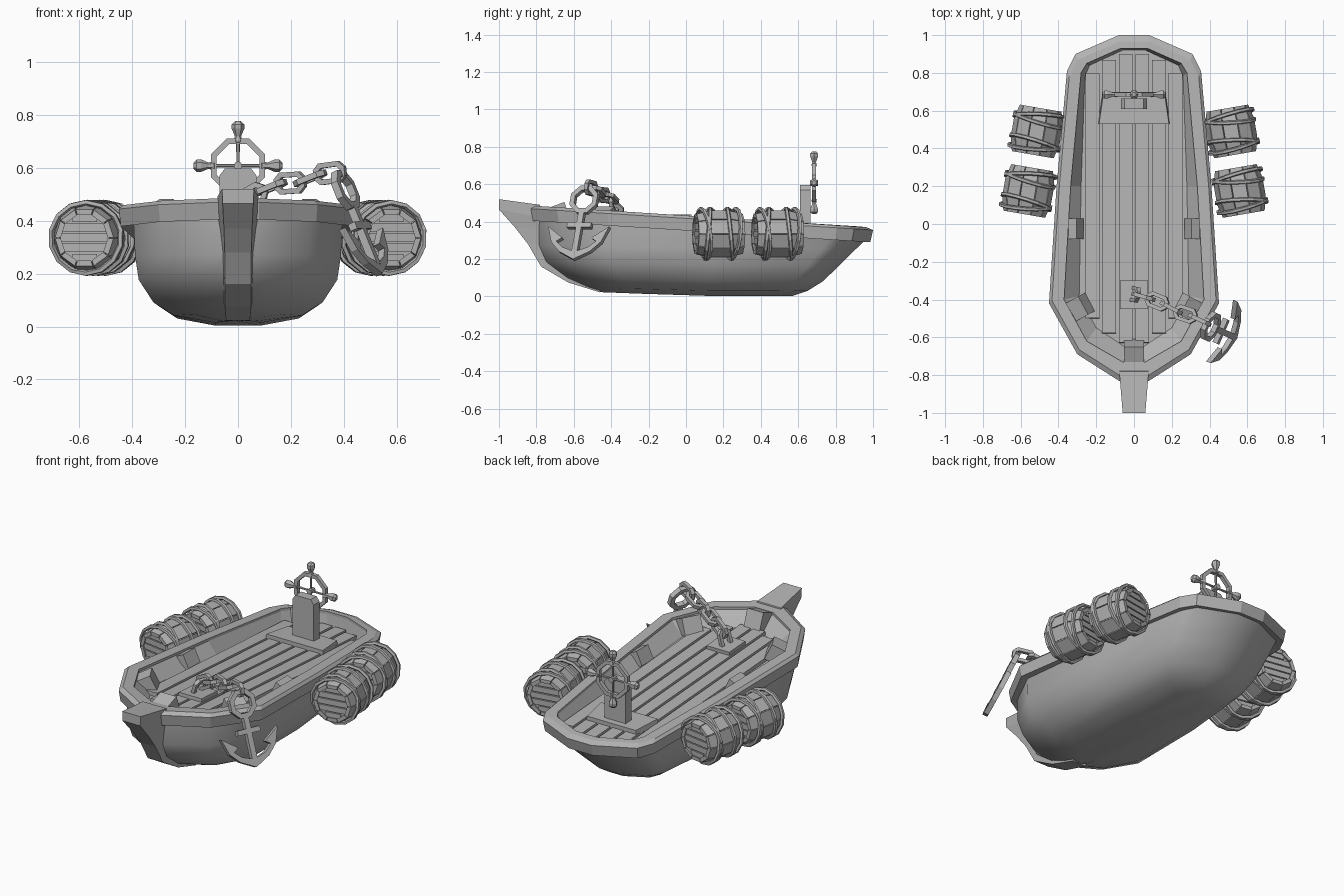
import bpy, bmesh, math
from mathutils import Vector, Matrix, Euler

if "Cube" in bpy.data.objects:
    bpy.data.objects.remove(bpy.data.objects["Cube"])

grey = bpy.data.materials.new("weathered_grey")
grey.diffuse_color = (0.45, 0.45, 0.45, 1)
grey.use_nodes = True
grey.node_tree.nodes["Principled BSDF"].inputs["Base Color"].default_value = grey.diffuse_color


def finish(name, bm, smooth=None):
    bmesh.ops.recalc_face_normals(bm, faces=bm.faces)
    me = bpy.data.meshes.new(name)
    bm.to_mesh(me)
    bm.free()
    me.materials.append(grey)
    ob = bpy.data.objects.new(name, me)
    bpy.context.collection.objects.link(ob)
    if smooth:
        bpy.ops.object.select_all(action='DESELECT')
        ob.select_set(True)
        bpy.context.view_layer.objects.active = ob
        bpy.ops.object.shade_smooth_by_angle(angle=math.radians(smooth))
    return ob


def loft(bm, rings, cap=True, wrap=False):
    """Skin a list of closed rings with equal point counts."""
    vs = [[bm.verts.new(p) for p in r] for r in rings]
    n = len(vs[0])
    pairs = list(zip(vs, vs[1:])) + ([(vs[-1], vs[0])] if wrap else [])
    for a, b in pairs:
        for i in range(n):
            bm.faces.new((a[i], a[(i + 1) % n], b[(i + 1) % n], b[i]))
    if cap and not wrap:
        bm.faces.new(vs[0])
        bm.faces.new(vs[-1])


def box(bm, c, s, rot=(0, 0, 0), M=Matrix()):
    bmesh.ops.create_cube(bm, size=1, matrix=M @ Matrix.Translation(c) @ Euler(rot).to_matrix().to_4x4()
                          @ Matrix.Diagonal((*s, 1)))


def torus(bm, M, R, r, seg=12, sides=5, stretch=0.0):
    """Ring around local z; stretch pulls the halves apart along x for chain links."""
    rings = []
    for i in range(seg):
        a = 2 * math.pi * (i + 0.5) / seg
        off = math.copysign(stretch, math.cos(a))
        rings.append([M @ Vector((off + (R + r * math.cos(b)) * math.cos(a),
                                  (R + r * math.cos(b)) * math.sin(a), r * math.sin(b)))
                      for b in (2 * math.pi * j / sides + math.pi / sides for j in range(sides))])
    loft(bm, rings, wrap=True)


def mirror(half):
    return half + [(-x, y) for x, y in reversed(half)]


def rail_z(y):
    return 0.37 + (1 - y) * 0.0625


def deck_z(y):
    return rail_z(y) - 0.068


OUTER = mirror([(.08, 1), (.31, .9), (.355, .81), (.41, .2), (.45, -.42), (.3, -.69), (.08, -.83)])
INNER = mirror([(.07, .93), (.25, .85), (.28, .8), (.335, .2), (.37, -.4), (.25, -.62), (.06, -.73)])
DECK = mirror([(.06, .92), (.235, .84), (.26, .78), (.28, .2), (.29, -.38), (.2, -.55), (.05, -.65)])
HULL = mirror([(.07, .97), (.28, .87), (.32, .78), (.375, .2), (.395, -.42), (.27, -.66), (.05, -.8)])

# hull shell: stacked outlines shrinking toward the keel
bm = bmesh.new()
rings = [[(x, y, rail_z(y) - .06) for x, y in HULL]]
for z, yb, ys, sx in [(.255, -.79, .91, .985), (.165, -.75, .82, .95), (.08, -.64, .73, .81),
                      (.03, -.53, .65, .61), (.003, -.45, .57, .22)]:
    rings.append([(x * sx, yb + (y + .8) / 1.77 * (ys - yb), z + .022 * max(0, .1 - y)) for x, y in HULL])
loft(bm, rings)
bmesh.ops.delete(bm, geom=[f for f in bm.faces if len(f.verts) > 4 and f.calc_center_median().z > .2],
                 context='FACES_ONLY')
finish("hull", bm, 40)

# inner wall and deck base
bm = bmesh.new()
loft(bm, [[(x, y, rail_z(y) - .015) for x, y in INNER], [(x, y, deck_z(y) - .015) for x, y in DECK]], cap=False)
bm.faces.new([bm.verts.new((x, y, deck_z(y) - .015)) for x, y in DECK])
finish("inner_wall", bm)

# gunwale rail with bevelled outer edge
bm = bmesh.new()
loft(bm, [[(x * k, y * k, rail_z(y) + d) for x, y in o] for o, k, d in
          ((INNER, 1, -.07), (INNER, 1, 0), (OUTER, .965, 0), (OUTER, 1, -.015), (OUTER, .985, -.08))], wrap=True)
finish("gunwale", bm)

# deck planks following the sheer of the rail
bm = bmesh.new()
for i in range(6):
    x = (i - 2.5) * .088
    end = abs(i - 2.5)
    y1, y0 = (.9, -.63) if end < 1 else (.87, -.58) if end < 2 else (.8, -.5)
    ym = (y0 + y1) / 2
    box(bm, (x, ym, deck_z(ym) - .005), (.073, y1 - y0, .024), (-.0625, 0, 0))
finish("deck_planks", bm)

# bow stem running from the prow down to the keel
bm = bmesh.new()
stem = [(-1, .52, -.78, .49, .06, .078), (-1, .465, -.77, .42, .058, .078), (-.915, .37, -.75, .36, .053, .07),
        (-.845, .28, -.74, .28, .05, .062), (-.775, .16, -.70, .19, .05, .058),
        (-.63, .075, -.58, .11, .05, .056), (-.46, .022, -.44, .06, .045, .05)]
loft(bm, [[(-a, yo, zo), (a, yo, zo), (b, yi, zi), (-b, yi, zi)] for yo, zo, yi, zi, a, b in stem])
finish("bow_stem", bm)

# inner ribs and bow brace
bm = bmesh.new()
for s in (-1, 1):
    box(bm, (s * .32, -.025, .385), (.075, .11, .085), (0, s * .45, 0))
    box(bm, (s * .285, -.44, .42), (.085, .11, .095), (0, s * .45, -s * .5))
box(bm, (0, -.68, .425), (.105, .11, .13), (.35, 0, 0))
finish("wall_braces", bm)

# helm platform and pedestal
bm = bmesh.new()
loft(bm, [[(-a, .53, deck_z(.53) + h), (a, .53, deck_z(.53) + h), (b, .70, deck_z(.7) + h), (-b, .70, deck_z(.7) + h)]
          for h, a, b in ((0, .19, .165), (.03, .185, .16))])
finish("helm_platform", bm)
bm = bmesh.new()
outline = [(-.07, .32), (.07, .32), (.07, .57), (.05, .597), (-.05, .597), (-.07, .57)]
loft(bm, [[(x, y, z) for x, z in outline] for y in (.61, .665)])
finish("helm_pedestal", bm)

# steering wheel: rim, hub and four turned spokes
bm = bmesh.new()
C = Matrix.Translation((0, .685, .608)) @ Matrix.Rotation(math.pi / 2, 4, 'X')
torus(bm, C, .1, .016, 8, 4)
bmesh.ops.create_cone(bm, segments=8, radius1=.016, radius2=.016, depth=.04, cap_ends=True, matrix=C)
for k in range(4):
    S = C @ Matrix.Rotation(k * math.pi / 2, 4, 'Z')
    prof = [(0, .006), (.085, .007), (.09, .017), (.112, .012), (.14, .024), (.156, .024), (.168, .012)]
    loft(bm, [[S @ Vector((d, r * math.cos(a), r * math.sin(a))) for a in
               (j * math.pi / 3 for j in range(6))] for d, r in prof])
finish("steering_wheel", bm)

# barrels: staves, head boards and rope windings
for n, (bx, by) in enumerate(((.515, .49), (.56, .175))):
    for s in (-1, 1):
        M = Matrix.Translation((s * bx, by, .335)) @ Matrix.Rotation(s * .17, 4, 'Z')
        bm = bmesh.new()
        N = 10
        for i in range(N):
            a0, a1 = [2 * math.pi * (i + t) / N for t in (.03, .97)]
            loft(bm, [[M @ Vector((q * math.cos(a), y, q * math.sin(a))) for q, a in
                       ((r, a0), (r, a1), (r - .022, a1), (r - .022, a0))]
                      for y, r in ((-.125, .112), (-.05, .131), (.05, .131), (.125, .112))])
        bmesh.ops.create_cone(bm, segments=N, radius1=.1, radius2=.1, depth=.216, cap_ends=True,
                              matrix=M @ Matrix.Rotation(math.pi / 2, 4, 'X'))
        for i in range(-2, 3):
            w = 2 * math.sqrt(.096 ** 2 - (abs(i) * .038 + .008) ** 2)
            box(bm, (0, 0, i * .038), (w, .23, .032), M=M)
        finish("barrel", bm)
        bm = bmesh.new()
        for y, tx, tz in ((-.08, .12, .1), (-.06, -.1, -.14), (.06, .1, -.13), (.08, -.1, .12)):
            torus(bm, M @ Matrix.Translation((0, y, 0)) @ Euler((math.pi / 2 + tx, 0, tz)).to_matrix().to_4x4(),
                  .135, .0115, 14, 5)
        finish("barrel_rope", bm)

# chain plate and chain
bm = bmesh.new()
box(bm, (0, -.375, deck_z(-.375) + .012), (.15, .15, .03), (-.0625, 0, 0))
finish("chain_plate", bm)
bm = bmesh.new()
path = [Vector(p) for p in ((-.01, -.37, .40), (.015, -.375, .47), (.085, -.395, .51), (.16, -.425, .54),
                            (.235, -.465, .545), (.31, -.49, .575), (.385, -.525, .585))]
for i, (a, b) in enumerate(zip(path, path[1:])):
    d = (b - a).normalized()
    side = Vector((0, 0, 1)).cross(d).normalized()
    up = d.cross(side)
    if i % 2:
        side, up = up, -side
    M = Matrix((d, side, up)).transposed().to_4x4()
    M.translation = (a + b) / 2
    torus(bm, M, .034, .015, 8, 4, stretch=.024)
finish("chain", bm)

# anchor hung over the side: ring, shank, stock and flukes in its own plane
crown = Vector((.535, -.6, .195))
v = (Vector((.4, -.54, .53)) - crown).normalized()
u = Vector((.15, .31, -.03))
u = (u - u.dot(v) * v).normalized()
A = Matrix((u, v, u.cross(v))).transposed().to_4x4()
A.translation = crown
bm = bmesh.new()
half = [(.09, .045), (.145, .10), (.178, .19), (.085, .125), (.115, .105), (.075, .07), (.018, .05)]
flukes = [(0, 0)] + half + [(-x, y) for x, y in reversed(half)]
loft(bm, [[A @ Vector((x, y, z)) for x, y in flukes] for z in (-.014, .014)])
box(bm, (0, .16, 0), (.032, .24, .03), M=A)
box(bm, (0, .2, 0), (.14, .028, .03), M=A)
torus(bm, A @ Matrix.Translation((0, .35, 0)), .07, .02, 8, 4)
finish("anchor", bm)
